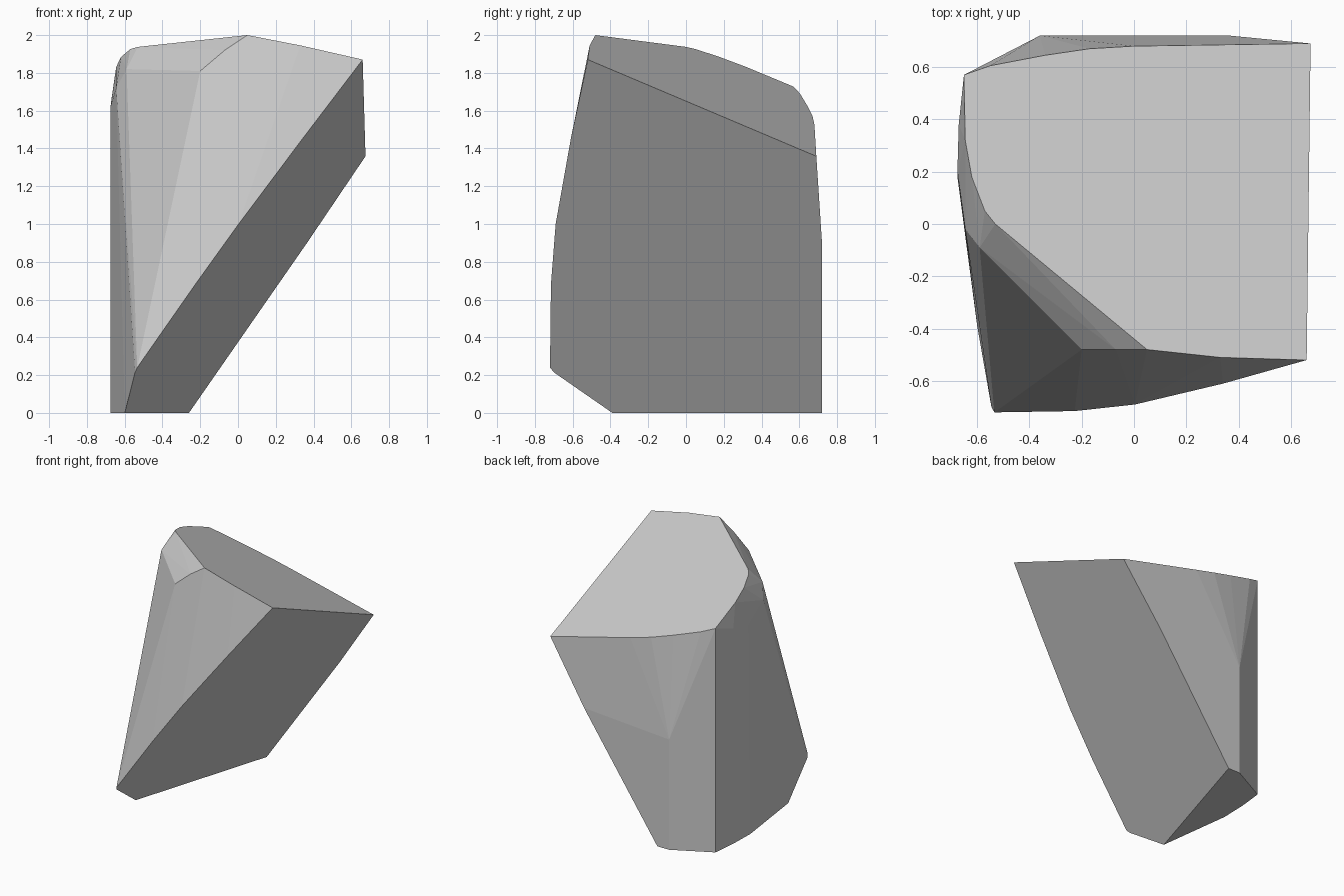
import bpy, bmesh

if "Cube" in bpy.data.objects:
    bpy.data.objects.remove(bpy.data.objects["Cube"])

grey = bpy.data.materials.new("stone grey")
grey.diffuse_color = (0.6, 0.6, 0.6, 1)
grey.use_nodes = True
grey.node_tree.nodes["Principled BSDF"].inputs["Base Color"].default_value = grey.diffuse_color


def on_top(x, y):
    # sloping top cut
    return (x, y, 2.0 - 0.24 * (x - 0.05) - 0.42 * (y + 0.48))


def on_slant(y, z):
    # large overhanging cut on the right
    return (-0.48 + 0.306 * y + 0.6945 * z, y, z)


# outline of the sloping top
top_outline = [(0.66, -0.52), (0.33, -0.51), (0.05, -0.48), (-0.53, 0.0),
               (-0.57, 0.05), (-0.62, 0.18), (-0.645, 0.32), (-0.65, 0.57),
               (-0.55, 0.605), (-0.34, 0.645), (-0.17, 0.67), (0.0, 0.68),
               (0.675, 0.69)]
# outline of the overhanging cut, as y and z
slant_outline = [(-0.61, 1.45), (-0.69, 1.0), (-0.715, 0.68), (-0.72, 0.24),
                 (-0.70, 0.215), (-0.65, 0.18), (-0.39, 0.0), (0.72, 0.0),
                 (0.72, 0.9)]
# flat foot on the ground
foot_outline = [(-0.36, 0.72), (-0.65, 0.57), (-0.67, 0.38), (-0.675, 0.18)]
# corners of the facets on the back, front and left
facet_corners = [(-0.36, 0.72, 0.85), (-0.20, -0.48, 1.81), (-0.07, -0.48, 1.92),
                 (-0.59, -0.09, 1.82), (-0.645, -0.02, 1.72),
                 (-0.67, 0.38, 1.66), (-0.675, 0.20, 1.62)]

points = [on_top(*p) for p in top_outline]
points += [on_slant(*p) for p in slant_outline]
points += [(x, y, 0.0) for x, y in foot_outline]
points += facet_corners

# wrap the corners into one solid faceted block
bm = bmesh.new()
for p in points:
    bm.verts.new(p)
hull = bmesh.ops.convex_hull(bm, input=bm.verts[:])
loose = [v for v in bm.verts if not v.link_faces]
bmesh.ops.delete(bm, geom=loose, context='VERTS')
bmesh.ops.dissolve_limit(bm, angle_limit=0.015, verts=bm.verts[:], edges=bm.edges[:])
bmesh.ops.recalc_face_normals(bm, faces=bm.faces[:])

mesh = bpy.data.meshes.new("faceted_block")
bm.to_mesh(mesh)
bm.free()
mesh.materials.append(grey)
block = bpy.data.objects.new("faceted_block", mesh)
bpy.context.collection.objects.link(block)
